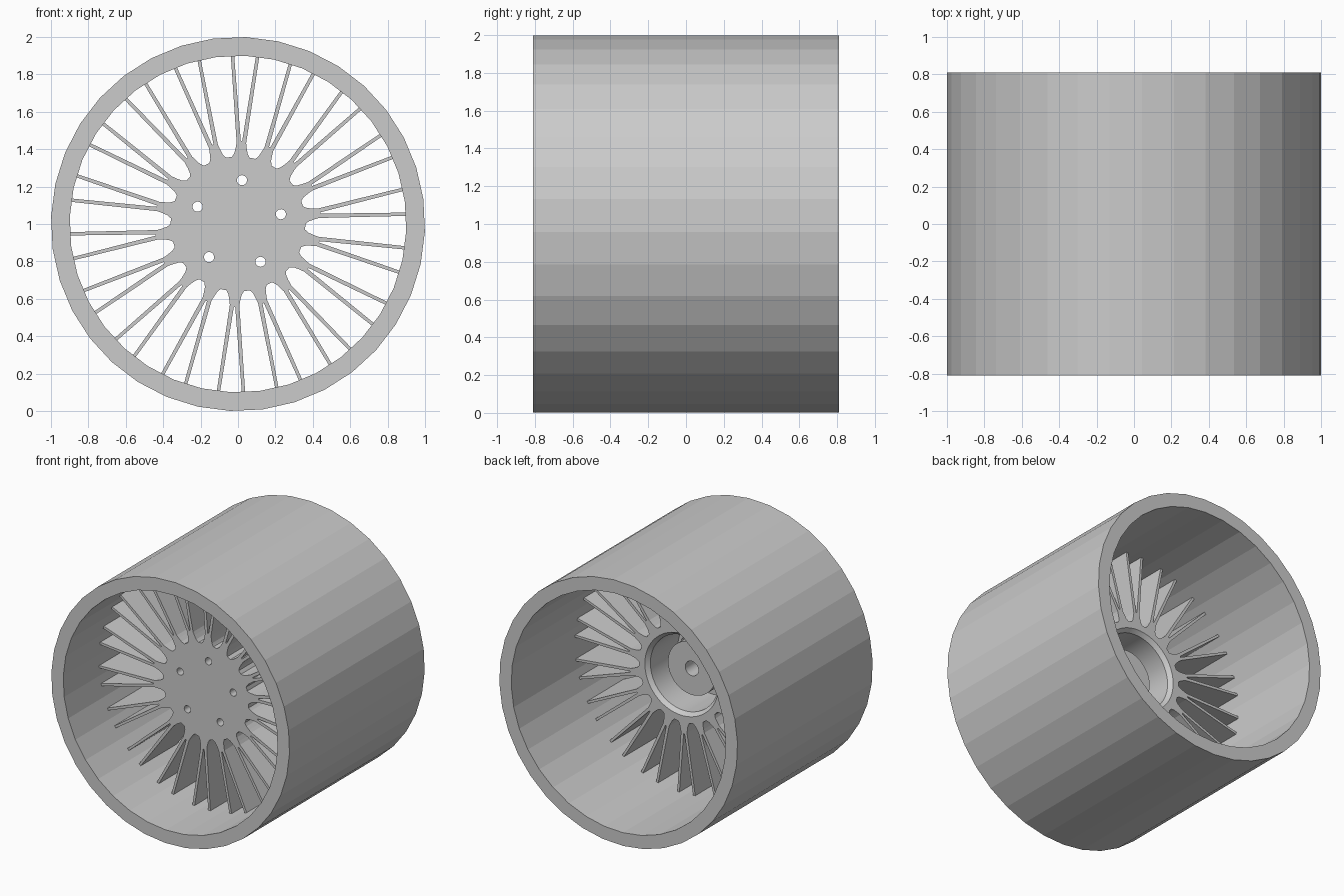
import bpy, bmesh
from math import sin, cos, radians, pi

if "Cube" in bpy.data.objects:
    bpy.data.objects.remove(bpy.data.objects["Cube"])

PHASE = radians(7.6)      # rotation of the whole wheel about its axle
FRONT, BACK = -0.385, 0.05


def polar(r, y, a, side=0.0):
    """Point at radius r and angle a about the axle, shifted sideways."""
    return (r * cos(a) - side * sin(a), y, 1 + r * sin(a) + side * cos(a))


def finish(bm, name):
    bmesh.ops.remove_doubles(bm, verts=bm.verts, dist=1e-5)
    bmesh.ops.recalc_face_normals(bm, faces=bm.faces)
    mesh = bpy.data.meshes.new(name)
    bm.to_mesh(mesh)
    bm.free()
    ob = bpy.data.objects.new(name, mesh)
    bpy.context.collection.objects.link(ob)
    return ob


def lathe(name, profile, n, closed):
    """Turn a (radius, y) profile about the axle."""
    bm = bmesh.new()
    rings = [[bm.verts.new(polar(r, y, PHASE + 2 * pi * i / n)) for r, y in profile]
             for i in range(n)]
    m = len(profile)
    for i in range(n):
        a, b = rings[i], rings[(i + 1) % n]
        for j in range(m if closed else m - 1):
            k = (j + 1) % m
            bm.faces.new((a[j], a[k], b[k], b[j]))
    return finish(bm, name)


def prism(bm, outline, a, y0, y1):
    """Extrude an outline of (radius, sideways) points along the axle."""
    lo = [bm.verts.new(polar(r, y0, a, s)) for r, s in outline]
    hi = [bm.verts.new(polar(r, y1, a, s)) for r, s in outline]
    bm.faces.new(lo)
    bm.faces.new(hi[::-1])
    n = len(outline)
    for i in range(n):
        j = (i + 1) % n
        bm.faces.new((lo[i], hi[i], hi[j], lo[j]))


def smooth(ob):
    bpy.ops.object.select_all(action='DESELECT')
    ob.select_set(True)
    bpy.context.view_layer.objects.active = ob
    bpy.ops.object.shade_smooth_by_angle(angle=radians(30))


# Faceted barrel
lathe("rim_barrel", [(1, -0.81), (1, 0.81), (0.9, 0.81), (0.9, -0.81)], 36, True)

# Hub with a rear cup, raised boss and blind axle hole
hub = lathe("hub", [(0, FRONT), (0.36, FRONT), (0.36, BACK), (0.31, BACK),
                    (0.285, BACK - 0.03), (0.285, -0.31), (0.2, -0.31),
                    (0.2, -0.07), (0.055, -0.07), (0.055, -0.3), (0, -0.3)], 72, False)

# Five bolt holes
bm = bmesh.new()
for i in range(5):
    a = radians(12.8 + 72 * i)
    circle = [(0.235 + 0.027 * cos(t * pi / 10), 0.027 * sin(t * pi / 10)) for t in range(20)]
    prism(bm, circle, a, -0.5, -0.25)
cutter = finish(bm, "bolt_hole_cutter")
cutter.hide_render = True
mod = hub.modifiers.new("bolt_holes", 'BOOLEAN')
mod.operation, mod.solver, mod.object = 'DIFFERENCE', 'EXACT', cutter
bpy.context.view_layer.objects.active = hub
bpy.ops.object.modifier_apply(modifier=mod.name)
bpy.data.objects.remove(cutter)
smooth(hub)

# Flared spoke roots, each splitting into two thin deep blades
roots, blades = bmesh.new(), bmesh.new()
half = [(0.35, 0.052), (0.366, 0.042), (0.38, 0.035), (0.41, 0.029), (0.445, 0.024)]
root = half + [(r, -s) for r, s in reversed(half)]
for i in range(18):
    a = PHASE + i * pi / 9
    prism(roots, root, a, FRONT, BACK)
    for s in (-1, 1):
        blade = [(0.43, s * 0.002), (0.43, s * 0.025), (0.898, s * 0.076), (0.898, s * 0.058)]
        prism(blades, blade, a, FRONT, BACK)
finish(roots, "spoke_roots")
finish(blades, "spoke_blades")
